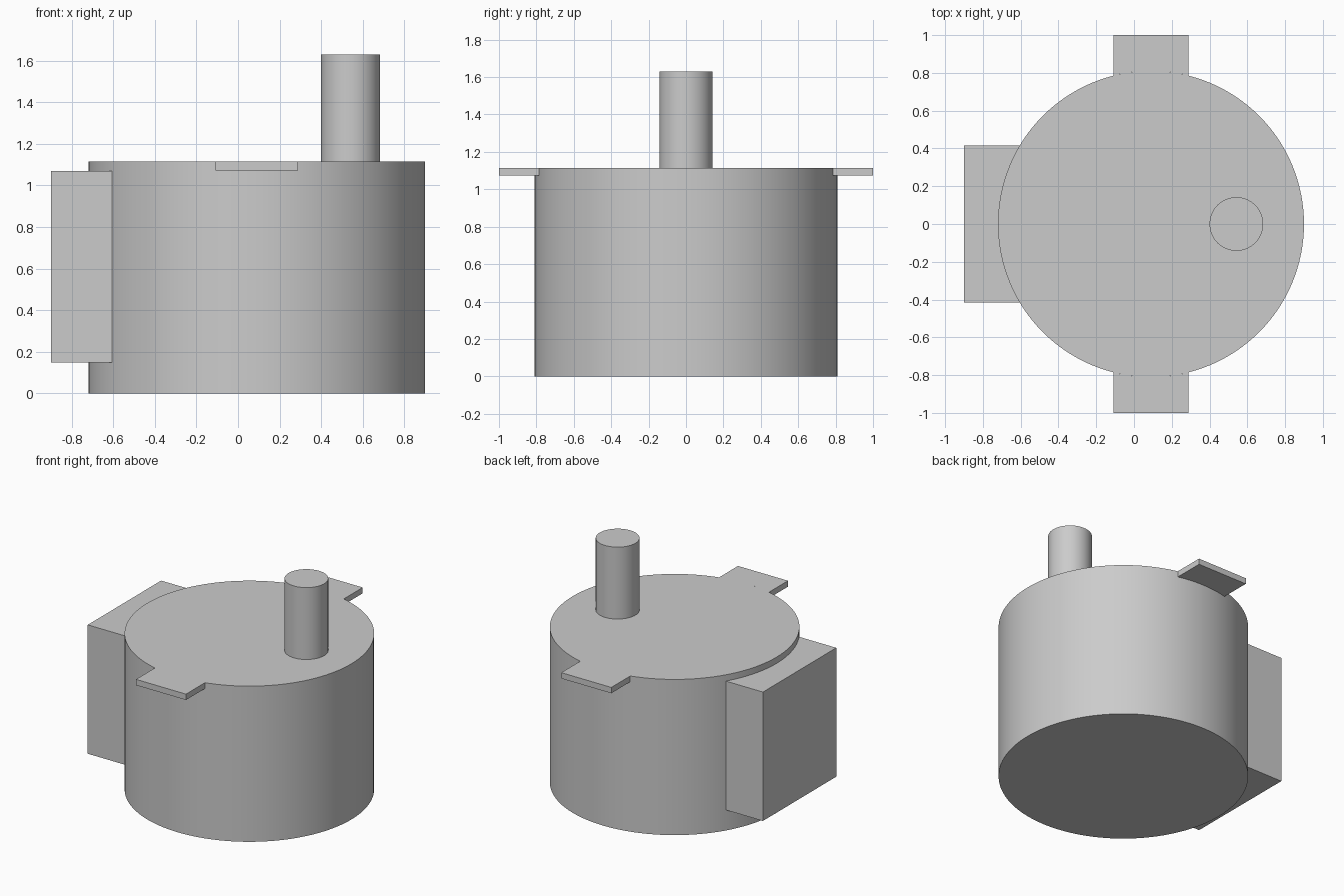
import bpy, bmesh, math

cube = bpy.data.objects.get("Cube")
if cube:
    bpy.data.objects.remove(cube, do_unlink=True)

# Single plain grey
grey = bpy.data.materials.new("plain_grey")
grey.use_nodes = True
COLOUR = (0.6, 0.6, 0.6, 1)
grey.diffuse_color = COLOUR
grey.node_tree.nodes["Principled BSDF"].inputs["Base Color"].default_value = COLOUR

CENTRE_X, RADIUS, TOP = 0.09, 0.81, 1.115


def prism(name, outline, z0, z1, smooth=False):
    """Extrude a closed xy outline from z0 up to z1."""
    bm = bmesh.new()
    base = bm.faces.new([bm.verts.new((x, y, z0)) for x, y in outline])
    up = bmesh.ops.extrude_face_region(bm, geom=[base], use_keep_orig=True)["geom"]
    for v in up:
        if isinstance(v, bmesh.types.BMVert):
            v.co.z = z1
    bmesh.ops.recalc_face_normals(bm, faces=bm.faces)
    mesh = bpy.data.meshes.new(name)
    bm.to_mesh(mesh)
    bm.free()
    mesh.materials.append(grey)
    obj = bpy.data.objects.new(name, mesh)
    bpy.context.collection.objects.link(obj)
    if smooth:
        bpy.ops.object.select_all(action="DESELECT")
        obj.select_set(True)
        bpy.context.view_layer.objects.active = obj
        bpy.ops.object.shade_smooth_by_angle(angle=math.radians(30))
    return obj


def arc(cx, radius, start, end, steps):
    return [(cx + radius * math.cos(a), radius * math.sin(a))
            for a in (start + (end - start) * i / steps for i in range(steps + 1))]


def circle(cx, radius, steps):
    return arc(cx, radius, 0, math.tau, steps)[:-1]


# Round motor body and off-centre shaft
prism("body", circle(CENTRE_X, RADIUS, 128), 0, TOP, smooth=True)
prism("shaft", circle(0.542, 0.142, 64), TOP, 1.63, smooth=True)

# Connector box on the right side, running into the body
prism("connector_box", [(-0.90, -0.415), (-0.5, -0.415), (-0.5, 0.415), (-0.90, 0.415)],
      0.147, 1.07)

# Mounting tabs flush with the top, curved to meet the body wall
HALF = 0.198
spread = math.asin(HALF / RADIUS)
rim = arc(CENTRE_X, RADIUS, math.pi / 2 - spread, math.pi / 2 + spread, 16)
tab = rim + [(CENTRE_X - HALF, 1.0), (CENTRE_X + HALF, 1.0)]
for name, side in (("front_tab", -1), ("back_tab", 1)):
    prism(name, [(x, y * side) for x, y in tab], 1.073, TOP)
